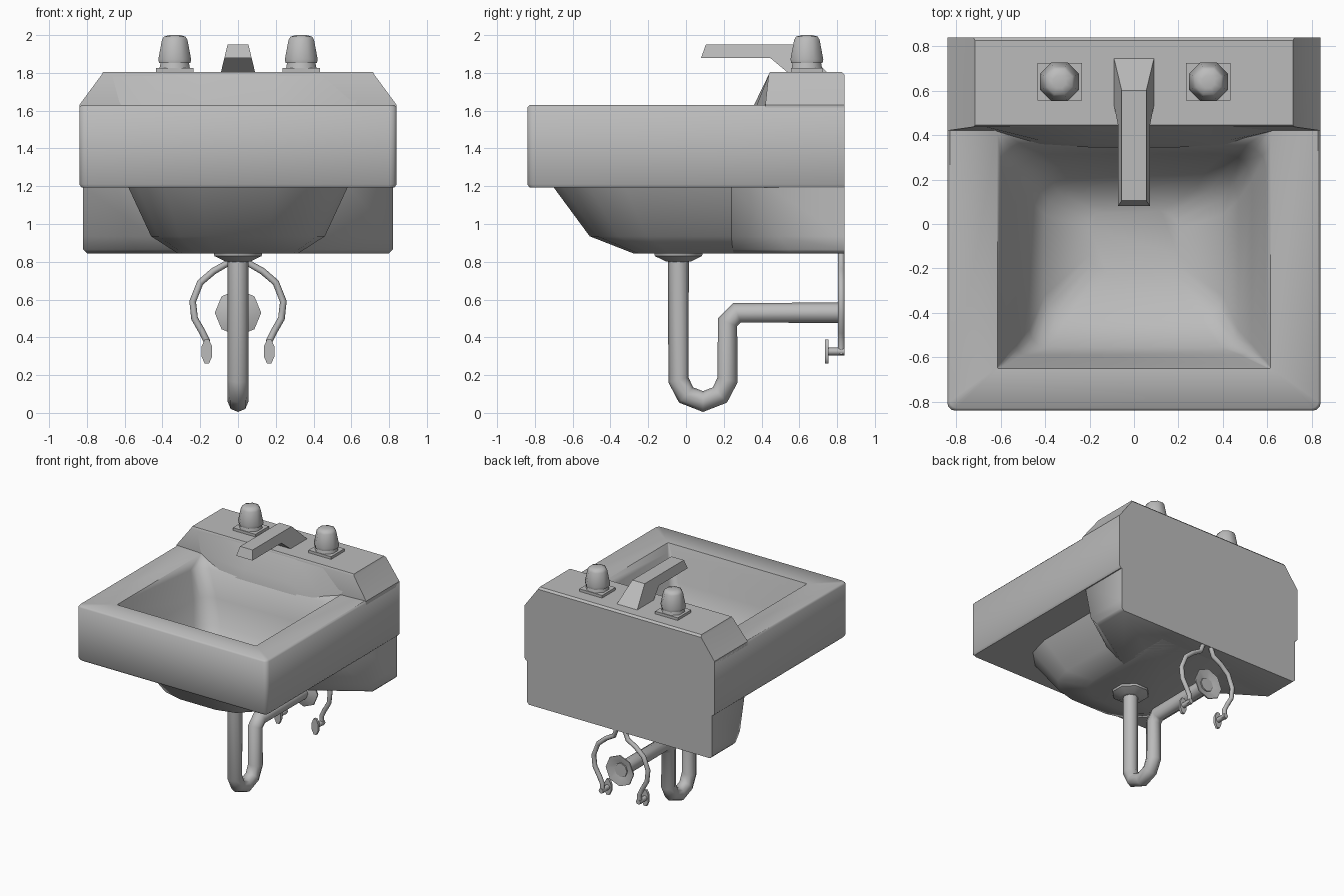
import bpy, bmesh
from math import sin, cos, pi, radians

cube = bpy.data.objects.get("Cube")
if cube:
    bpy.data.objects.remove(cube, do_unlink=True)

grey = bpy.data.materials.new("grey")
grey.use_nodes = True
grey.diffuse_color = (0.5, 0.5, 0.5, 1)
grey.node_tree.nodes["Principled BSDF"].inputs["Base Color"].default_value = (0.5, 0.5, 0.5, 1)


def finish(ob, angle=30):
    """Give the object its material and smooth its soft edges."""
    ob.data.materials.append(grey)
    bpy.ops.object.select_all(action='DESELECT')
    ob.select_set(True)
    bpy.context.view_layer.objects.active = ob
    bpy.ops.object.shade_smooth_by_angle(angle=radians(angle))
    return ob


def loft(name, rings, angle=30):
    """Skin a list of closed rings that share one point count, capping both ends."""
    bm = bmesh.new()
    loops = [[bm.verts.new(p) for p in ring] for ring in rings]
    n = len(loops[0])
    for a, b in zip(loops, loops[1:]):
        for i in range(n):
            bm.faces.new((a[i], a[(i + 1) % n], b[(i + 1) % n], b[i]))
    bm.faces.new(loops[0])
    bm.faces.new(loops[-1])
    bmesh.ops.remove_doubles(bm, verts=bm.verts, dist=0.0001)
    bmesh.ops.recalc_face_normals(bm, faces=bm.faces)
    mesh = bpy.data.meshes.new(name)
    bm.to_mesh(mesh)
    bm.free()
    ob = bpy.data.objects.new(name, mesh)
    bpy.context.collection.objects.link(ob)
    return finish(ob, angle)


def rounded(half, front, back, z, r_front=0, r_back=0, steps=3):
    """Rounded rectangle ring with separate front and back corner radii."""
    corners = ((1, back, r_back, 0), (-1, back, r_back, 1),
               (-1, front, r_front, 2), (1, front, r_front, 3))
    ring = []
    for side, y, r, quarter in corners:
        cx = side * (half - r)
        cy = y - r if quarter < 2 else y + r
        for i in range(steps + 1):
            a = (quarter + i / steps) * pi / 2
            ring.append((cx + r * cos(a), cy + r * sin(a), z))
    return ring


def mirrored(z, *right):
    """Ring from the (x, y) points of its right half."""
    return [(x, y, z) for x, y in right] + [(-x, y, z) for x, y in reversed(right)]


def lathe(name, centre, profile, axis='z', phase=0.5, angle=50):
    """Eight-sided turned part from (radius, offset) pairs along an axis."""
    x, y, z = centre
    rings = []
    for r, h in profile:
        ring = []
        for i in range(8):
            a = 2 * pi * (i + phase) / 8
            u, v = r * cos(a), r * sin(a)
            ring.append((x + u, y + v, z + h) if axis == 'z' else (x + u, y + h, z + v))
        rings.append(ring)
    return loft(name, rings, angle)


def tube(name, points, radius):
    """Eight-sided pipe along a path."""
    curve = bpy.data.curves.new(name, 'CURVE')
    curve.dimensions = '3D'
    curve.bevel_depth = radius
    curve.bevel_resolution = 2
    curve.use_fill_caps = True
    spline = curve.splines.new('POLY')
    spline.points.add(len(points) - 1)
    for p, co in zip(spline.points, points):
        p.co = (*co, 1)
    ob = bpy.data.objects.new(name, curve)
    bpy.context.collection.objects.link(ob)
    bpy.ops.object.select_all(action='DESELECT')
    ob.select_set(True)
    bpy.context.view_layer.objects.active = ob
    bpy.ops.object.convert(target='MESH')
    return finish(bpy.context.object, 50)


# Basin shell: inner floor, inner walls, rim, outer sides, underside bowl
loft("basin", [
    rounded(0.20, -0.22, 0.06, 1.00, 0.08, 0.08),
    rounded(0.40, -0.42, 0.16, 1.06, 0.10, 0.12),
    rounded(0.47, -0.555, 0.25, 1.18, 0.08, 0.14),
    rounded(0.53, -0.59, 0.315, 1.36, 0.05, 0.12),
    rounded(0.595, -0.637, 0.35, 1.56, 0.02, 0.10),
    rounded(0.615, -0.65, 0.42, 1.622, 0.005, 0.01),
    rounded(0.828, -0.828, 0.84, 1.63, 0.03),
    rounded(0.84, -0.84, 0.84, 1.617, 0.035),
    rounded(0.84, -0.84, 0.84, 1.21, 0.035),
    rounded(0.828, -0.828, 0.84, 1.193, 0.03),
    rounded(0.58, -0.70, 0.75, 1.193, 0.38),
    rounded(0.46, -0.51, 0.72, 0.935, 0.30),
    rounded(0.32, -0.28, 0.70, 0.845, 0.20),
], angle=48)

# Raised back ledge with sloping ends
loft("back_ledge", [
    rounded(0.84, 0.42, 0.84, 1.60),
    rounded(0.84, 0.42, 0.84, 1.63),
    rounded(0.722, 0.437, 0.84, 1.79),
    rounded(0.715, 0.445, 0.825, 1.805),
])

# Sloping apron that carries the ledge front down into the basin
loft("ledge_apron", [
    mirrored(1.803, (0.20, 0.444), (0.45, 0.444), (0.70, 0.445), (0.70, 0.50)),
    mirrored(1.63, (0.20, 0.36), (0.42, 0.375), (0.62, 0.419), (0.62, 0.50)),
    mirrored(1.55, (0.20, 0.345), (0.42, 0.355), (0.58, 0.40), (0.58, 0.50)),
], angle=48)


# Rear housing: side walls that flare out from the bowl to the full width
def housing_ring(z, inner, outer, start):
    return mirrored(z, (inner, 0.50), (inner, 0.24), (outer, start), (outer, 0.84))


loft("rear_housing", [
    housing_ring(1.20, 0.58, 0.82, 0.43),
    housing_ring(0.935, 0.46, 0.82, 0.49),
    housing_ring(0.865, 0.34, 0.82, 0.545),
    housing_ring(0.845, 0.30, 0.80, 0.56),
], angle=55)

# Spout: side profile (y, z), narrower towards the top
profile = [(0.08, 1.88), (0.105, 1.95), (0.60, 1.95), (0.745, 1.805), (0.535, 1.805), (0.445, 1.88)]


def spout_half(z):
    return 0.09 - 0.24 * (z - 1.805)


loft("spout", [[(s * spout_half(z), y, z) for y, z in profile] for s in (-1, 1)])

# Tap handles
for side, label in ((1, "left"), (-1, "right")):
    x = side * 0.335
    plate = loft(label + "_tap_plate", [rounded(0.10, 0.555, 0.725, z) for z in (1.80, 1.826)])
    plate.location.x = x
    lathe(label + "_tap_collar", (x, 0.64, 0), [(0.088, 1.82), (0.08, 1.86)])
    lathe(label + "_tap_handle", (x, 0.64, 0),
          [(0.09, 1.852), (0.094, 1.872), (0.073, 1.975), (0.062, 1.992), (0.03, 2.0)])

# Drain flange and waste trap
lathe("drain_flange", (0, -0.04, 0), [(0.14, 0.85), (0.135, 0.83), (0.075, 0.803), (0.055, 0.80)])
tube("waste_pipe", [(0, y, z) for y, z in (
    (-0.04, 0.83), (-0.04, 0.175), (0.0, 0.095), (0.09, 0.06), (0.18, 0.095),
    (0.22, 0.175), (0.22, 0.48), (0.27, 0.53), (0.825, 0.53))], 0.055)

# Hollow dish where the waste pipe meets the wall
lathe("wall_flange", (0, 0, 0.53),
      [(0.055, 0.805), (0.123, 0.83), (0.123, 0.84), (0.115, 0.84), (0.055, 0.815)],
      axis='y', phase=0)

# Supply hoses with shut-off valves
for side, label in ((1, "left"), (-1, "right")):
    path = ((0.03, 0.87), (0.06, 0.79), (0.13, 0.75), (0.20, 0.69), (0.24, 0.59),
            (0.23, 0.50), (0.19, 0.43), (0.165, 0.38), (0.165, 0.31))
    tube(label + "_supply_hose", [(side * x, 0.822, z) for x, z in path], 0.018)
    tube(label + "_valve_stem", [(side * 0.165, y, 0.325) for y in (0.745, 0.84)], 0.02)
    handle = lathe(label + "_valve_handle", (0, 0, 0), [(0.068, -0.01), (0.068, 0.01)], axis='y')
    handle.scale.x = 0.45
    handle.location = (side * 0.165, 0.745, 0.325)
